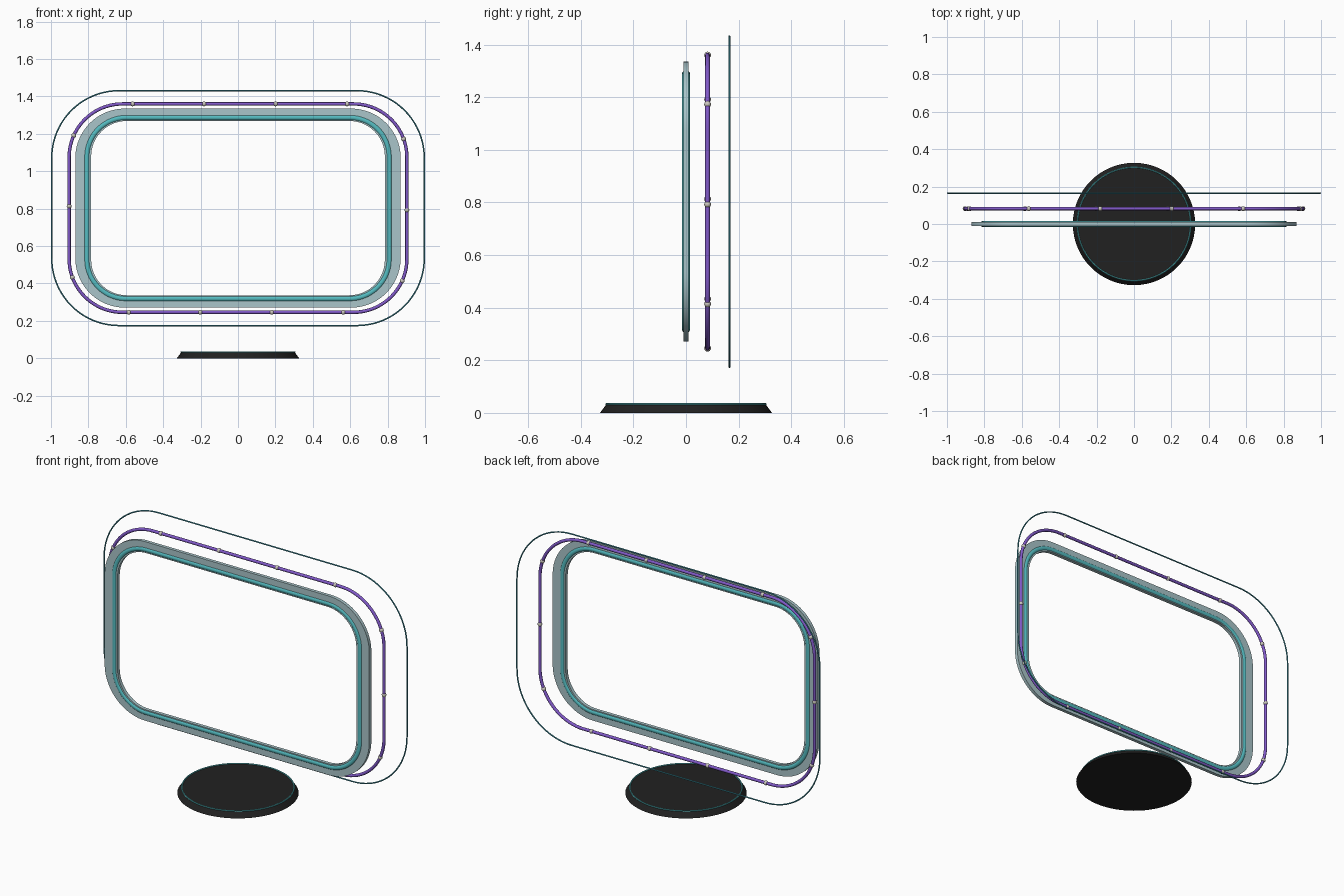
import bpy, bmesh
from math import sin, cos, pi
from mathutils import Vector

cube = bpy.data.objects.get("Cube")
if cube:
    bpy.data.objects.remove(cube)

MID_Z = 0.803


def material(name, rgb):
    mat = bpy.data.materials.new(name)
    mat.use_nodes = True
    mat.diffuse_color = (*rgb, 1)
    mat.node_tree.nodes["Principled BSDF"].inputs["Base Color"].default_value = (*rgb, 1)
    return mat


pale = material("pale blue grey", (0.40, 0.56, 0.59))
teal = material("teal", (0.09, 0.50, 0.53))
deep_teal = material("deep teal", (0.06, 0.34, 0.42))
purple = material("purple", (0.22, 0.10, 0.58))
silver = material("warm silver", (0.60, 0.57, 0.52))
black = material("soft black", (0.015, 0.015, 0.015))


def finish(bm, name, mat):
    bmesh.ops.recalc_face_normals(bm, faces=bm.faces)
    mesh = bpy.data.meshes.new(name)
    bm.to_mesh(mesh)
    bm.free()
    mesh.materials.append(mat)
    obj = bpy.data.objects.new(name, mesh)
    bpy.context.collection.objects.link(obj)
    bpy.ops.object.select_all(action='DESELECT')
    obj.select_set(True)
    bpy.context.view_layer.objects.active = obj
    bpy.ops.object.shade_smooth_by_angle(angle=pi / 5)
    return obj


def rounded_rect(w, h, r, y, steps=20):
    """Clockwise outline from the front, starting at the top right corner."""
    pts = []
    for sx, sz, start in ((1, 1, pi / 2), (1, -1, 0), (-1, -1, -pi / 2), (-1, 1, -pi)):
        for i in range(steps + 1):
            a = start - i / steps * pi / 2
            pts.append(Vector((sx * (w - r) + r * cos(a), y,
                               MID_Z + sz * (h - r) + r * sin(a))))
    return pts


def circle_outline(r, z, steps=64):
    return [Vector((r * cos(2 * pi * i / steps), r * sin(2 * pi * i / steps), z))
            for i in range(steps)]


def loft(name, outlines, mat):
    """Join matching closed outlines into a closed ring."""
    bm = bmesh.new()
    rings = [[bm.verts.new(p) for p in line] for line in outlines]
    n = len(rings[0])
    for a, b in zip(rings, rings[1:] + rings[:1]):
        for i in range(n):
            j = (i + 1) % n
            bm.faces.new((a[i], a[j], b[j], b[i]))
    return finish(bm, name, mat)


def tube_angles(sides):
    return [2 * pi * k / sides for k in range(sides)]


def frame_tube(name, w, h, r, y, thick, mat, sides=12):
    lines = []
    for a in tube_angles(sides):
        d = thick * cos(a)
        lines.append(rounded_rect(w + d, h + d, r + d, y + thick * sin(a)))
    return loft(name, lines, mat)


# Flat screen frame and the raised tube on it
loft("frame_plate", [rounded_rect(0.87, 0.532, 0.265, -0.01),
                     rounded_rect(0.87, 0.532, 0.265, 0.01),
                     rounded_rect(0.785, 0.466, 0.19, 0.01),
                     rounded_rect(0.785, 0.466, 0.19, -0.01)], pale)
frame_tube("frame_glow_tube", 0.808, 0.484, 0.21, 0, 0.016, teal)

# Floating rings behind the frame
RAIL = (0.903, 0.557, 0.285, 0.082)
frame_tube("middle_ring", *RAIL, 0.009, purple)
frame_tube("outer_ring", 0.996, 0.628, 0.36, 0.165, 0.004, deep_teal, 8)

# Beads evenly spaced along the middle ring
path = rounded_rect(*RAIL)
path = path[-1:] + path
lengths = [(b - a).length for a, b in zip(path, path[1:])]
BEADS = 14
bm = bmesh.new()
for k in range(BEADS):
    dist = 0.055 + sum(lengths) * k / BEADS
    for i, seg in enumerate(lengths):
        if dist <= seg:
            break
        dist -= seg
    spot = path[i].lerp(path[i + 1], dist / seg)
    made = bmesh.ops.create_uvsphere(bm, u_segments=12, v_segments=8, radius=0.013)
    bmesh.ops.translate(bm, verts=made["verts"], vec=spot)
finish(bm, "ring_beads", silver)

# Tapered round base with a thin rim ring
bm = bmesh.new()
bmesh.ops.create_cone(bm, cap_ends=True, segments=64, radius1=0.327, radius2=0.303, depth=0.032)
bmesh.ops.translate(bm, verts=bm.verts, vec=(0, 0, 0.016))
finish(bm, "base", black)
loft("base_rim_ring", [circle_outline(0.303 + 0.004 * cos(a), 0.033 + 0.004 * sin(a))
                       for a in tube_angles(8)], teal)
